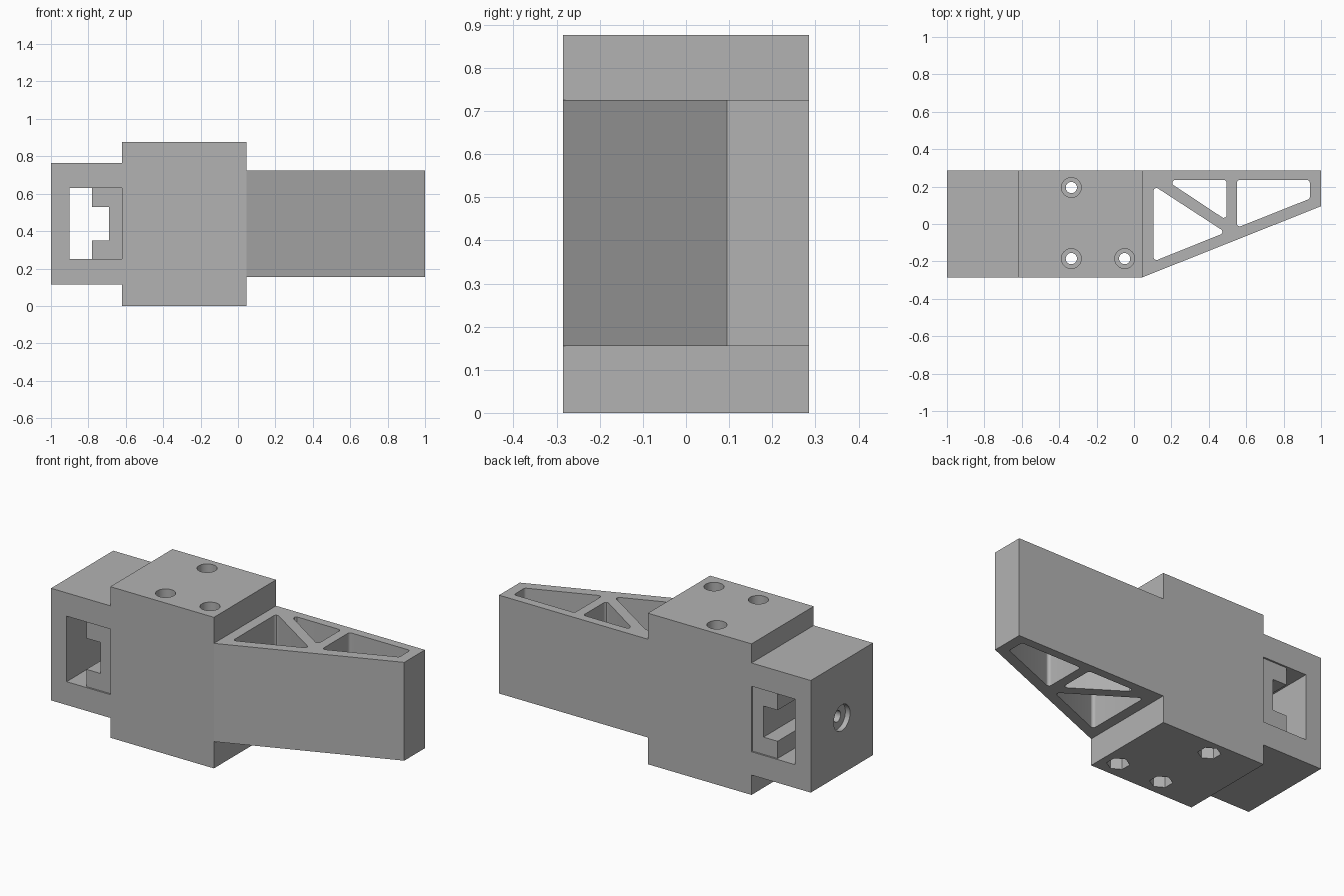
import bpy, bmesh, math
from mathutils import Vector, Matrix

cube = bpy.data.objects.get("Cube")
if cube:
    bpy.data.objects.remove(cube, do_unlink=True)

grey = bpy.data.materials.new("plain grey")
grey.use_nodes = True
grey.diffuse_color = (0.45, 0.45, 0.45, 1)
grey.node_tree.nodes["Principled BSDF"].inputs["Base Color"].default_value = grey.diffuse_color

UP = Matrix.Identity(4)
ALONG_Y = Matrix.Rotation(math.pi / 2, 4, 'X')    # profile (x, z), depth runs to -y
ALONG_X = Matrix.Rotation(math.pi / 2, 4, 'Y')    # profile depth runs to +x


def prism(name, points, low, high, turn=UP, shift=(0, 0, 0)):
    """Extrude a flat outline from low to high, then turn and move it."""
    bm = bmesh.new()
    face = bm.faces.new([bm.verts.new((x, y, low)) for x, y in points])
    new = bmesh.ops.extrude_face_region(bm, geom=[face])["geom"]
    bmesh.ops.translate(bm, vec=(0, 0, high - low),
                        verts=[v for v in new if isinstance(v, bmesh.types.BMVert)])
    bmesh.ops.transform(bm, matrix=Matrix.Translation(shift) @ turn, verts=bm.verts)
    bmesh.ops.recalc_face_normals(bm, faces=bm.faces)
    mesh = bpy.data.meshes.new(name)
    bm.to_mesh(mesh)
    bm.free()
    mesh.materials.append(grey)
    obj = bpy.data.objects.new(name, mesh)
    bpy.context.collection.objects.link(obj)
    return obj


def circle(radius, sides=32, start=0):
    return [(radius * math.cos(start + math.tau * i / sides),
             radius * math.sin(start + math.tau * i / sides)) for i in range(sides)]


def rect(x0, x1, y0, y1):
    return [(x0, y0), (x1, y0), (x1, y1), (x0, y1)]


def rounded(points, radius, steps=6):
    """Fillet every corner of a convex outline."""
    result = []
    pts = [Vector(p) for p in points]
    for i, p in enumerate(pts):
        a = (pts[i - 1] - p).normalized()
        b = (pts[(i + 1) % len(pts)] - p).normalized()
        half = a.angle(b) / 2
        centre = p + (a + b).normalized() * radius / math.sin(half)
        start = p + a * radius / math.tan(half) - centre
        end = p + b * radius / math.tan(half) - centre
        for k in range(steps + 1):
            d = start.lerp(end, k / steps).normalized() * radius
            result.append(tuple(centre + d))
    return result


def carve(obj, cutters):
    """Cut all cutters out of obj, bake the result and drop the cutters."""
    for c in cutters:
        c.hide_render = True
        mod = obj.modifiers.new("cut", 'BOOLEAN')
        mod.operation, mod.solver, mod.object = 'DIFFERENCE', 'EXACT', c
    bpy.context.view_layer.update()
    deps = bpy.context.evaluated_depsgraph_get()
    baked = bpy.data.meshes.new_from_object(obj.evaluated_get(deps))
    obj.modifiers.clear()
    obj.data = baked
    for c in cutters:
        bpy.data.objects.remove(c, do_unlink=True)
    bpy.ops.object.select_all(action='DESELECT')
    obj.select_set(True)
    bpy.context.view_layer.objects.active = obj
    bpy.ops.object.shade_smooth_by_angle(angle=math.radians(30))


# Main block with the narrower end housing
HALF, TOP, MID = 0.285, 0.876, 0.44
body = prism("body_block", [
    (-1, 0.115), (-0.62, 0.115), (-0.62, 0), (0.045, 0),
    (0.045, TOP), (-0.62, TOP), (-0.62, 0.765), (-1, 0.765)], -HALF, HALF, ALONG_Y)

# Side window: stepped slot right through, with a shallow recess on both sides
window = [(-0.9, 0.25), (-0.78, 0.25), (-0.78, 0.35), (-0.69, 0.35),
          (-0.69, 0.53), (-0.78, 0.53), (-0.78, 0.63), (-0.9, 0.63)]
cuts = [prism("window_cut", window, -0.4, 0.4, ALONG_Y)]
for side in (-1, 1):
    cuts.append(prism("recess_cut", rect(-0.9, -0.62, 0.25, 0.63), -0.05, 0.05, ALONG_Y,
                      (0, side * (HALF + 0.04), 0)))

# Counterbored hole in the end face
cuts.append(prism("end_bore_cut", circle(0.075), -0.1, 0.03, ALONG_X, (-1, 0, MID)))
cuts.append(prism("end_hole_cut", circle(0.032), -0.1, 0.15, ALONG_X, (-1, 0, MID)))

# Vertical bolt holes: round bore above, hexagonal nut pocket below
for x, y in ((-0.335, 0.195), (-0.335, -0.185), (-0.05, -0.185)):
    cuts.append(prism("bolt_hole_cut", circle(0.03), -0.1, 1, UP, (x, y, 0)))
    cuts.append(prism("bolt_head_cut", circle(0.053), TOP - 0.15, 1, UP, (x, y, 0)))
    cuts.append(prism("nut_pocket_cut", circle(0.06, 6, math.pi / 2), -0.1, 0.12, UP, (x, y, 0)))
carve(body, cuts)

# Tapered arm with three lightening pockets
arm = prism("tapered_arm", [(0.045, -HALF), (1, 0.095), (1, HALF), (0.045, HALF)], 0.155, 0.725)
pockets = [
    [(0.105, 0.205), (0.105, -0.2), (0.49, -0.045)],
    [(0.17, 0.235), (0.495, 0.02), (0.495, 0.235)],
    [(0.55, 0.235), (0.55, -0.02), (0.94, 0.135), (0.94, 0.235)]]
carve(arm, [prism("pocket_cut", rounded(p, 0.015), 0, 1) for p in pockets])
